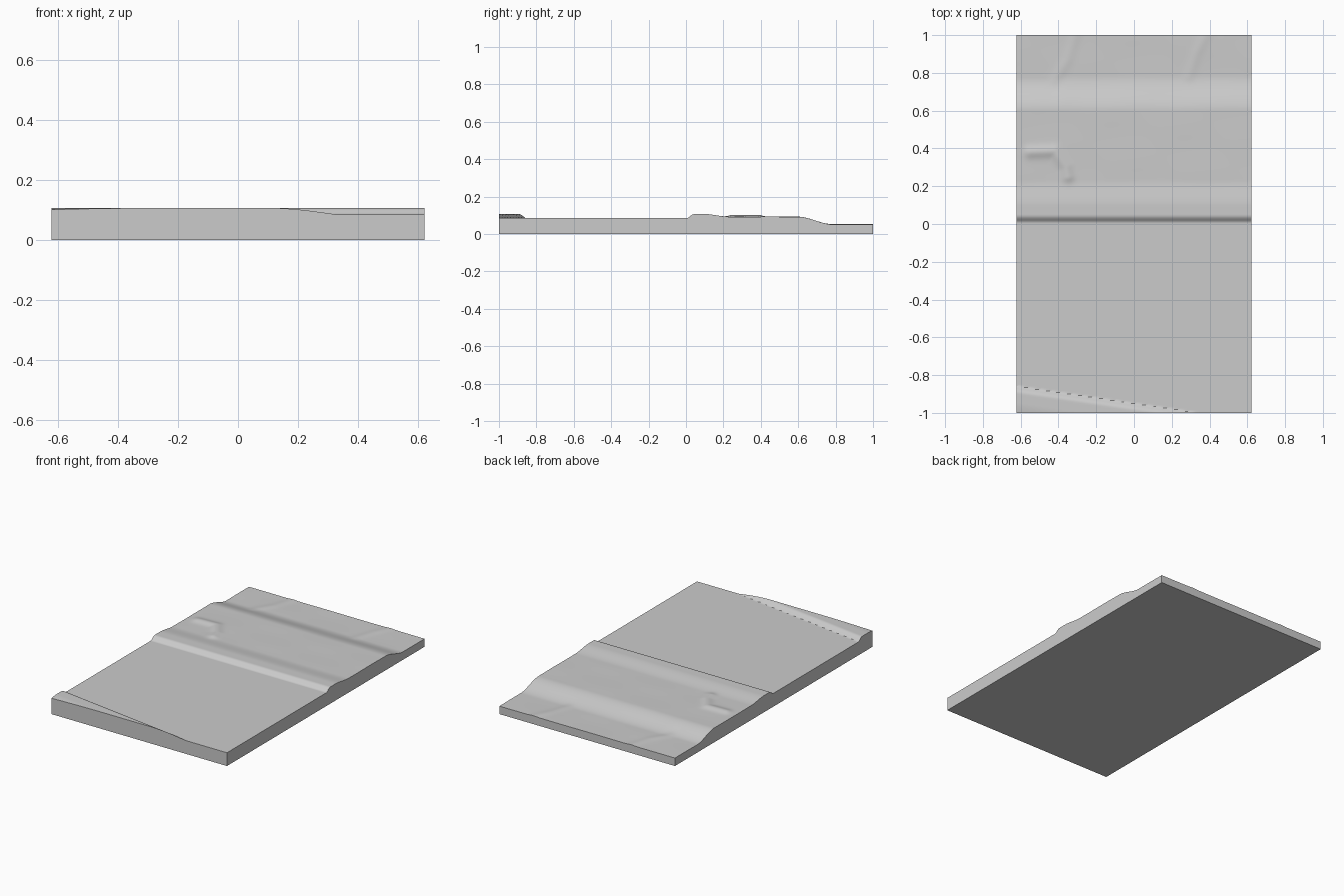
import bpy, bmesh, math
from mathutils import Vector

cube = bpy.data.objects.get("Cube")
if cube:
    bpy.data.objects.remove(cube, do_unlink=True)

HALF_X, HALF_Y = 0.622, 1.0
FLOOR, BANK, LOW = 0.085, 0.022, 0.051
COLS, ROWS = 125, 240


def step(a, b, t):
    """Smooth ramp from 0 at a to 1 at b."""
    t = max(0.0, min(1.0, (t - a) / (b - a)))
    return t * t * (3 - 2 * t)


def bank(d, tail):
    """Raised bank: crisp foot, rounded crest, gentle fall to a tail height."""
    if d <= 0:
        return 0.0
    rise = math.sin(min(d / 0.034, 1.0) * math.pi / 2)
    return BANK * rise - (BANK - tail) * step(0.085, 0.22, d)


def ridge(x, y, path, width, height):
    """Soft mound following a short path."""
    p = Vector((x, y))
    best = 9.0
    for a, b in zip(path, path[1:]):
        a, b = Vector(a), Vector(b)
        t = max(0.0, min(1.0, (p - a).dot(b - a) / (b - a).length_squared))
        best = min(best, (p - a.lerp(b, t)).length)
    return height * math.exp(-(best / width) ** 2)


HOOK = [(-0.55, 0.38), (-0.42, 0.385), (-0.36, 0.30), (-0.35, 0.25)]
SPURS = [[(-0.42, 0.76), (-0.35, 0.87), (-0.31, 1.0)],
         [(0.29, 0.78), (0.33, 0.90), (0.38, 1.0)]]


def height(x, y):
    # flat road with a straight bank behind it and a slanted one in front
    z = FLOOR + bank(y - 0.012, 0.007)
    slant = Vector((0.95, -0.14)).normalized()
    d = (x - 0.33) * slant.y - (y + 1.0) * slant.x
    z += bank(d, 0.007)
    if y > 0.1:
        # worn field, hooked mound, drop to the low strip and its spurs
        wear = step(0.15, 0.3, y)
        z += wear * 0.0006 * math.sin(9 * x + 5 * y) * math.sin(23 * y - 4 * x)
        z += ridge(x, y, HOOK, 0.03, 0.010)
        edge = 0.012 * step(-0.35, -0.45, x) if x < -0.35 else 0.0
        drop = step(0.60, 0.785 - edge, y)
        z += (LOW - FLOOR - 0.007) * drop
        for path in SPURS:
            z += drop * ridge(x, y, path, 0.028, 0.003)
    return z


# terrain surface
bm = bmesh.new()
bmesh.ops.create_grid(bm, x_segments=COLS, y_segments=ROWS, size=1.0)
for v in bm.verts:
    v.co.x *= HALF_X
    v.co.z = height(v.co.x, v.co.y)

# straight side walls and flat underside
rim = [e for e in bm.edges if e.is_boundary]
walls = bmesh.ops.extrude_edge_only(bm, edges=rim)["geom"]
for v in walls:
    if isinstance(v, bmesh.types.BMVert):
        v.co.z = 0.0
base = [e for e in bm.edges if e.is_boundary]
bmesh.ops.contextual_create(bm, geom=base)
bmesh.ops.recalc_face_normals(bm, faces=bm.faces[:])

mesh = bpy.data.meshes.new("terrain_slab")
bm.to_mesh(mesh)
bm.free()
slab = bpy.data.objects.new("terrain_slab", mesh)
bpy.context.collection.objects.link(slab)

# single plain grey
grey = bpy.data.materials.new("plain_grey")
grey.use_nodes = True
colour = (0.6, 0.6, 0.6, 1)
grey.diffuse_color = colour
grey.node_tree.nodes["Principled BSDF"].inputs["Base Color"].default_value = colour
mesh.materials.append(grey)

bpy.ops.object.select_all(action="DESELECT")
slab.select_set(True)
bpy.context.view_layer.objects.active = slab
bpy.ops.object.shade_smooth_by_angle(angle=math.radians(30))
